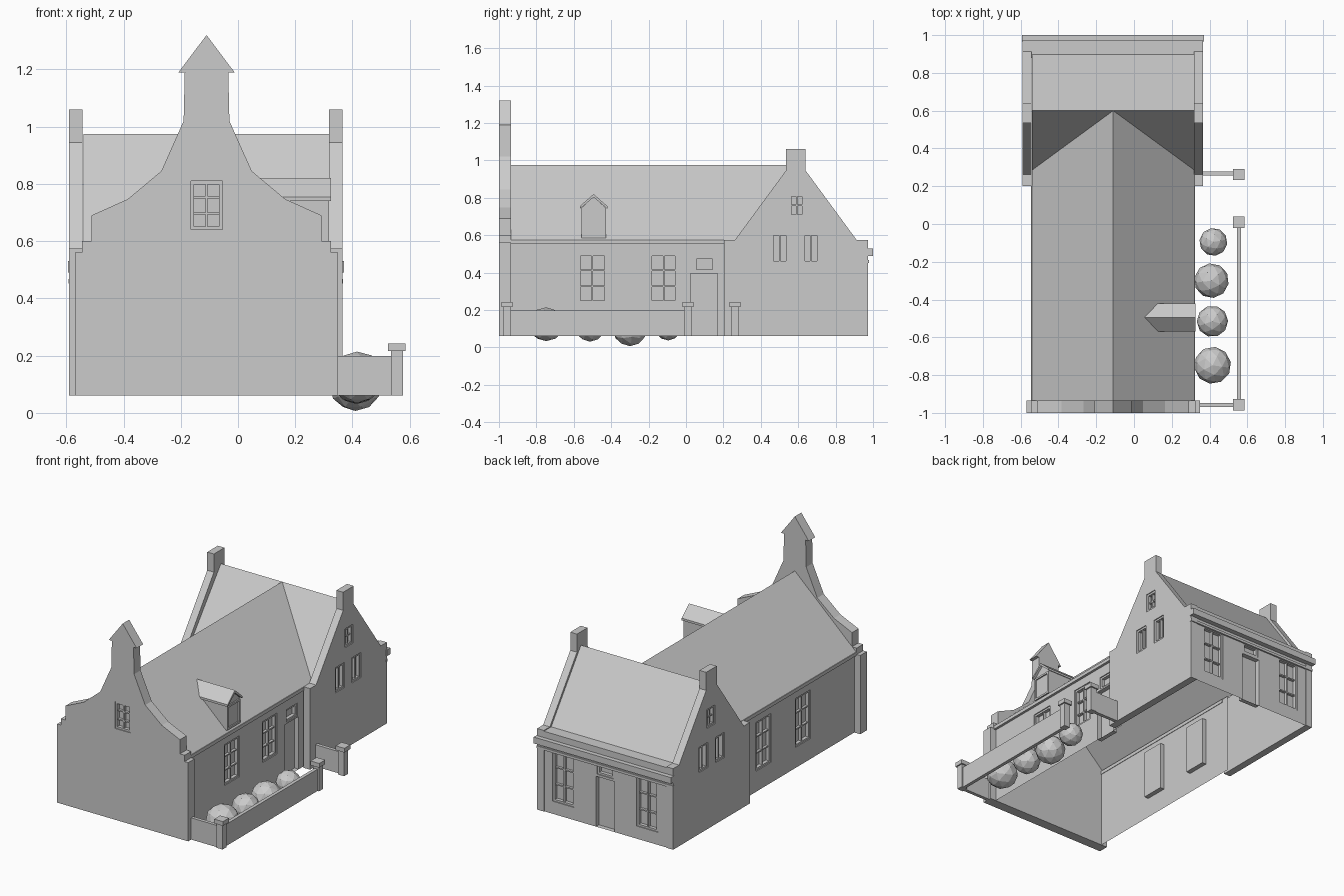
import bpy, bmesh, math, random
from mathutils import Matrix, Vector

if "Cube" in bpy.data.objects:
    bpy.data.objects.remove(bpy.data.objects["Cube"])

random.seed(3)
CX = -0.11          # symmetry plane of the house
BASE = 0.06         # bottom of the walls


def finish(bm, name, recalc=True):
    if recalc:
        bmesh.ops.recalc_face_normals(bm, faces=bm.faces[:])
    me = bpy.data.meshes.new(name)
    bm.to_mesh(me)
    bm.free()
    ob = bpy.data.objects.new(name, me)
    bpy.context.collection.objects.link(ob)
    return ob


def side(angle, x=0, y=0):
    """Local frame of a facade: x along it, y inward, z up."""
    return Matrix.Translation((x, y, 0)) @ Matrix.Rotation(math.radians(angle), 4, 'Z')


def add_box(bm, M, a, b):
    size = [q - p for p, q in zip(a, b)]
    mid = [(p + q) / 2 for p, q in zip(a, b)]
    bmesh.ops.create_cube(bm, size=1, matrix=M @ Matrix.Translation(mid) @ Matrix.Diagonal((*size, 1)))


def box(name, a, b, M=Matrix()):
    bm = bmesh.new()
    add_box(bm, M, a, b)
    return finish(bm, name)


def prism(name, M, pts, d0, d1):
    """Profile in the facade plane, extruded through the depth d0..d1."""
    bm = bmesh.new()
    face = bm.faces.new([bm.verts.new(M @ Vector((u, d0, z))) for u, z in pts])
    ext = bmesh.ops.extrude_face_region(bm, geom=[face], use_keep_orig=True)
    move = M.to_3x3() @ Vector((0, d1 - d0, 0))
    bmesh.ops.translate(bm, vec=move, verts=[v for v in ext['geom'] if isinstance(v, bmesh.types.BMVert)])
    return finish(bm, name)


def wall(name, M, u0, u1, z1, holes, depth=0.03):
    """Sheet wall with recessed openings (u centre, z bottom, width, height)."""
    bm = bmesh.new()
    rects = [(u - w / 2, z, u + w / 2, z + h) for u, z, w, h in holes]
    us = sorted({u0, u1, *[r[i] for r in rects for i in (0, 2)]})
    zs = sorted({BASE, z1, *[r[i] for r in rects for i in (1, 3)]})

    def quad(*pts):
        bm.faces.new([bm.verts.new(M @ Vector(p)) for p in pts])

    for a, b in zip(us, us[1:]):
        for c, d in zip(zs, zs[1:]):
            if not any(r[0] < (a + b) / 2 < r[2] and r[1] < (c + d) / 2 < r[3] for r in rects):
                quad((a, 0, c), (b, 0, c), (b, 0, d), (a, 0, d))
    for a, c, b, d in rects:
        ring = [(a, c), (b, c), (b, d), (a, d)]
        quad(*[(u, depth, z) for u, z in ring])
        for (p, q), (r, s) in zip(ring, ring[1:] + ring[:1]):
            quad((p, 0, q), (r, 0, s), (r, depth, s), (p, depth, q))
    bmesh.ops.remove_doubles(bm, verts=bm.verts[:], dist=1e-5)
    return finish(bm, name, False)


def window(name, M, hole, cols, rows, d0=0.006, d1=0.028):
    """Frame and glazing bars fitted into an opening."""
    u, z, w, h = hole
    f, t, a, b = 0.012, 0.004, u - w / 2, u + w / 2
    bm = bmesh.new()
    add_box(bm, M, (a, d0, z), (a + f, d1, z + h))
    add_box(bm, M, (b - f, d0, z), (b, d1, z + h))
    add_box(bm, M, (a + f, d0, z), (b - f, d1, z + f))
    add_box(bm, M, (a + f, d0, z + h - f), (b - f, d1, z + h))
    for i in range(1, cols):
        x = a + w * i / cols
        add_box(bm, M, (x - t, d0 + 0.004, z + f), (x + t, d1, z + h - f))
    for i in range(1, rows):
        y = z + h * i / rows
        add_box(bm, M, (a + f, d0 + 0.006, y - t), (b - f, d1, y + t))
    return finish(bm, name)


def cut(ob, M, holes, depth=0.028):
    """Sink window recesses into a solid gable."""
    bm = bmesh.new()
    for u, z, w, h in holes:
        add_box(bm, M, (u - w / 2, -0.05, z), (u + w / 2, depth, z + h))
    tool = finish(bm, "recess_cutter")
    mod = ob.modifiers.new("recess", 'BOOLEAN')
    mod.object, mod.operation, mod.solver = tool, 'DIFFERENCE', 'EXACT'
    bpy.context.view_layer.objects.active = ob
    bpy.ops.object.modifier_apply(modifier="recess")
    bpy.data.objects.remove(tool)


# Front gable with curved shoulders and pointed top
half = [(0.46, BASE), (0.46, 0.56), (0.435, 0.56), (0.435, 0.6), (0.402, 0.6), (0.402, 0.69), (0.275, 0.747),
        (0.158, 0.845), (0.08, 1.02), (0.076, 1.19), (0.098, 1.19)]
pts = [(CX + x, z) for x, z in half] + [(CX, 1.32)] + [(CX - x, z) for x, z in reversed(half)]
M = side(0, 0, -1)
gable = prism("front_gable", M, pts, 0, 0.065)
hole = (CX, 0.64, 0.11, 0.17)
cut(gable, M, [hole])
window("front_gable_window", M, hole, 2, 3)

# Rear wing end gables with chimneys
prof = [(-0.385, BASE), (-0.385, 0.575), (-0.325, 0.575), (-0.053, 0.945), (-0.053, 1.06)]
for tag, ang, x, s in (("right", 90, 0.365, 1), ("left", -90, -0.59, -1)):
    yc = 0.587
    M = side(ang, x, 0)
    pts = [(s * (yc + y), z) for y, z in prof] + [(s * (yc - y), z) for y, z in reversed(prof)]
    gable = prism(tag + "_rear_gable", M, pts, 0, 0.047)
    holes = [(s * 0.502, 0.45, 0.09, 0.16), (s * 0.668, 0.45, 0.09, 0.16), (s * 0.592, 0.70, 0.08, 0.12)]
    cut(gable, M, holes)
    for i, h in enumerate(holes):
        window(f"{tag}_gable_window_{i}", M, h, 2, 2 if i == 2 else 1)

# Long wing right wall: windows, door and fanlight
M = side(90, 0.308, 0)
wins = [(-0.5, 0.24, 0.15, 0.26), (-0.12, 0.24, 0.145, 0.26)]
fan = (0.1, 0.405, 0.11, 0.08)
wall("right_wall", M, -0.935, 0.25, 0.575, wins + [fan, (0.097, BASE, 0.145, 0.335)])
for i, h in enumerate(wins):
    window(f"right_window_{i}", M, h, 2, 3)
window("right_fanlight", M, fan, 1, 1)

# Long wing left wall
M = side(-90, -0.528, 0)
wins = [(0.025, 0.19, 0.15, 0.31), (0.42, 0.19, 0.15, 0.31)]
wall("left_wall", M, -0.25, 0.935, 0.575, wins)
for i, h in enumerate(wins):
    window(f"left_window_{i}", M, h, 2, 3)

# Rear facade: two windows around a door
M = side(180, 0, 0.968)
wins = [(-CX - 0.295, 0.14, 0.15, 0.32), (-CX + 0.295, 0.14, 0.15, 0.32)]
fan = (-CX, 0.395, 0.115, 0.065)
wall("rear_wall", M, -0.32, 0.545, 0.55, wins + [fan, (-CX, BASE, 0.13, 0.32)])
for i, h in enumerate(wins):
    window(f"rear_window_{i}", M, h, 2, 3)
window("rear_fanlight", M, fan, 1, 1)

# Rear cornice and eave gutters
box("rear_gutter", (-0.545, 0.88, 0.53), (0.32, 0.972, 0.57))
box("rear_cornice", (-0.594, 0.965, 0.49), (0.37, 1.0, 0.53))
box("rear_moulding", (-0.592, 0.965, 0.452), (0.367, 0.978, 0.468))
for tag, s in (("right", 1), ("left", -1)):
    x0, x1 = sorted((CX + s * 0.415, CX + s * 0.434))
    box(tag + "_eave", (x0, -0.937, 0.553), (x1, 0.205, 0.575))

# Crossing roofs with valleys
P = {'E': (0.43, -0.937, 0.575), 'V': (0.43, 0.285, 0.575), 'Q': (0.43, 0.6, 0.975), 'B': (0.43, 0.9, 0.568),
     'T': (0, 0.6, 0.975), 'S': (0, -0.937, 0.975)}
P.update({k.lower(): (-x, y, z) for k, (x, y, z) in P.items() if x})
bm = bmesh.new()
V = {k: bm.verts.new((CX + x, y, z)) for k, (x, y, z) in P.items()}
for f in ("EVTS", "STve", "VQT", "vTq", "QBbqT"):
    bm.faces.new([V[k] for k in f])
finish(bm, "roof", False)

# Dormer on the right slope
M = side(90, 0.31, 0)
dy = -0.494
prism("dormer_body", M, [(dy - 0.066, 0.575), (dy + 0.066, 0.575), (dy + 0.066, 0.745),
                         (dy, 0.805), (dy - 0.066, 0.745)], 0, 0.17)
prism("dormer_roof", M, [(dy - 0.074, 0.755), (dy, 0.82), (dy + 0.074, 0.755), (dy + 0.074, 0.741),
                         (dy, 0.803), (dy - 0.074, 0.741)], -0.015, 0.255)
window("dormer_window", M, (dy, 0.588, 0.13, 0.152), 1, 1, -0.008, 0.002)

# Garden wall with capped posts
for i, y in enumerate((-0.957, 0.01, 0.262)):
    box(f"garden_post_{i}", (0.534, y - 0.021, BASE), (0.576, y + 0.021, 0.216))
    box(f"post_cap_{i}", (0.524, y - 0.03, 0.216), (0.585, y + 0.03, 0.243))
box("garden_wall", (0.544, -0.94, BASE), (0.566, 0.0, 0.198))
box("garden_wall_front", (0.34, -0.97, BASE), (0.54, -0.948, 0.198))
box("garden_wall_rear", (0.36, 0.256, BASE), (0.54, 0.278, 0.198))

# Low-poly shrubs
for i, (x, y, r, z) in enumerate([(0.42, -0.095, 0.074, 0.11), (0.41, -0.3, 0.092, 0.097),
                                  (0.415, -0.515, 0.083, 0.112), (0.416, -0.748, 0.098, 0.124)]):
    bm = bmesh.new()
    bmesh.ops.create_icosphere(bm, subdivisions=2, radius=r, matrix=Matrix.Translation((x, y, z))
                               @ Matrix.Diagonal((1, 1, 0.98 if i < 3 else 0.92, 1))
                               @ Matrix.Rotation(random.uniform(0, 6), 4, 'Z'))
    finish(bm, f"shrub_{i}")
